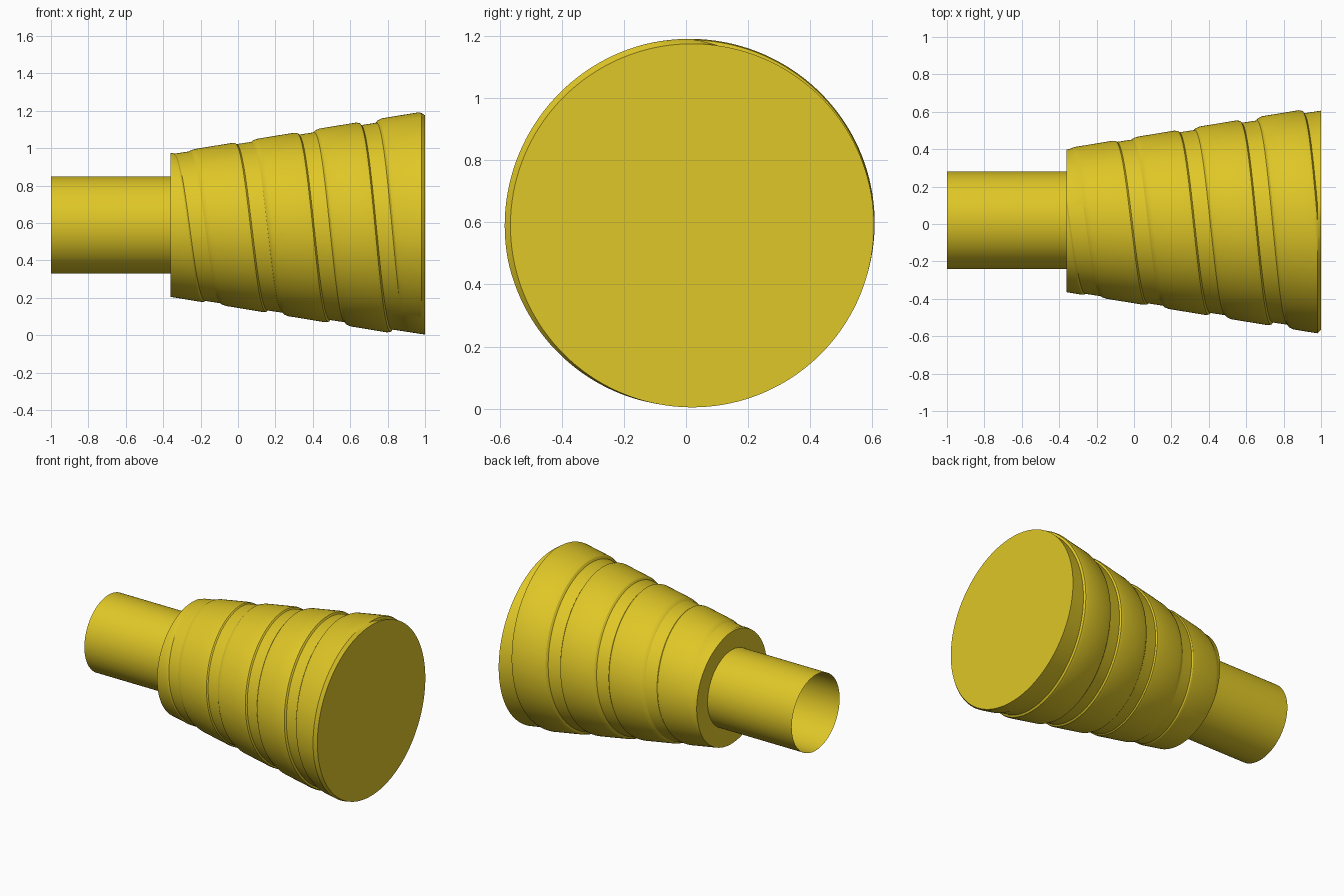
import bpy, bmesh, math
from mathutils import Vector

if "Cube" in bpy.data.objects:
    bpy.data.objects.remove(bpy.data.objects["Cube"])

CY, CZ = 0.02, 0.59            # axis of the whole model
X0, X1 = -0.36, 1.0            # ends of the tapered body
PITCH, COLS = 0.333, 144
# one turn of the raised band: (x offset at the top, relative height)
BAND = [(-0.26, 0), (-0.25, 0.65), (-0.23, 1), (-0.035, 1), (-0.018, 0.7), (-0.01, 0)]

yellow = bpy.data.materials.new("yellow")
yellow.diffuse_color = (0.74, 0.57, 0.02, 1)
yellow.use_nodes = True
yellow.node_tree.nodes["Principled BSDF"].inputs["Base Color"].default_value = yellow.diffuse_color


def point(x, a, r):
    """Point at radius r; angle runs top, front, bottom, back."""
    return Vector((x, CY - r * math.sin(a), CZ + r * math.cos(a)))


def base_radius(x):
    return 0.378 + 0.153 * (x - X0)


def radius(x, a):
    """Cone radius plus the spiral band, which fades out on its last turn."""
    s = x - PITCH * a / math.tau
    k = math.floor((s - BAND[0][0]) / PITCH)
    rel = s - k * PITCH
    h = 0
    for (xa, ha), (xb, hb) in zip(BAND, BAND[1:]):
        if xa <= rel <= xb:
            h = ha + (hb - ha) * (rel - xa) / (xb - xa)
    fade = max(0, min(1, (3.5 - k - a / math.tau) / 0.22))
    return base_radius(x) + h * fade * (0.0085 + 0.011 * (x + 0.2))


def finish(bm, name):
    bmesh.ops.remove_doubles(bm, verts=bm.verts, dist=1e-5)
    bmesh.ops.recalc_face_normals(bm, faces=bm.faces)
    me = bpy.data.meshes.new(name)
    bm.to_mesh(me)
    bm.free()
    me.materials.append(yellow)
    ob = bpy.data.objects.new(name, me)
    bpy.context.collection.objects.link(ob)
    bpy.context.view_layer.objects.active = ob
    ob.select_set(True)
    bpy.ops.object.shade_smooth_by_angle(angle=math.radians(25))
    ob.select_set(False)


def add_face(bm, verts):
    """Face from the distinct corners only (clamped rows collapse)."""
    out = []
    for v in verts:
        if all((v.co - o.co).length > 1e-5 for o in out):
            out.append(v)
    if len(out) > 2:
        bm.faces.new(out)


# tapered body: rows follow the helix and are clamped at both ends
bm = bmesh.new()
knots = [k * PITCH + b[0] for k in range(-3, 6) for b in BAND]
J = len(BAND)
cols = []
for c in range(COLS):
    a = math.tau * c / COLS
    xs = [max(X0, min(X1 - 0.02, t + PITCH * a / math.tau)) for t in knots]
    cols.append([bm.verts.new(point(x, a, radius(x, a))) for x in xs])
last = len(knots) - 1
for c in range(COLS):
    left, right = cols[c], cols[(c + 1) % COLS]
    shift = J if c == COLS - 1 else 0      # the helix joins one turn further on
    for i in range(last):
        add_face(bm, [left[i], left[i + 1],
                      right[min(i + 1 + shift, last)], right[min(i + shift, last)]])
# chamfered rim and the two flat ends
rim = [bm.verts.new(point(X1, math.tau * c / COLS, base_radius(X1))) for c in range(COLS)]
for c in range(COLS):
    d = (c + 1) % COLS
    bm.faces.new([cols[c][last], rim[c], rim[d], cols[d][last]])
bm.faces.new(rim)
bm.faces.new([col[0] for col in cols])
finish(bm, "spiral_tapered_body")

# open thin tube
bm = bmesh.new()
N = 96
rings = [[bm.verts.new(point(x, math.tau * i / N, 0.26)) for i in range(N)] for x in (-1.0, X0)]
for i in range(N):
    j = (i + 1) % N
    bm.faces.new([rings[0][i], rings[1][i], rings[1][j], rings[0][j]])
finish(bm, "open_tube")
